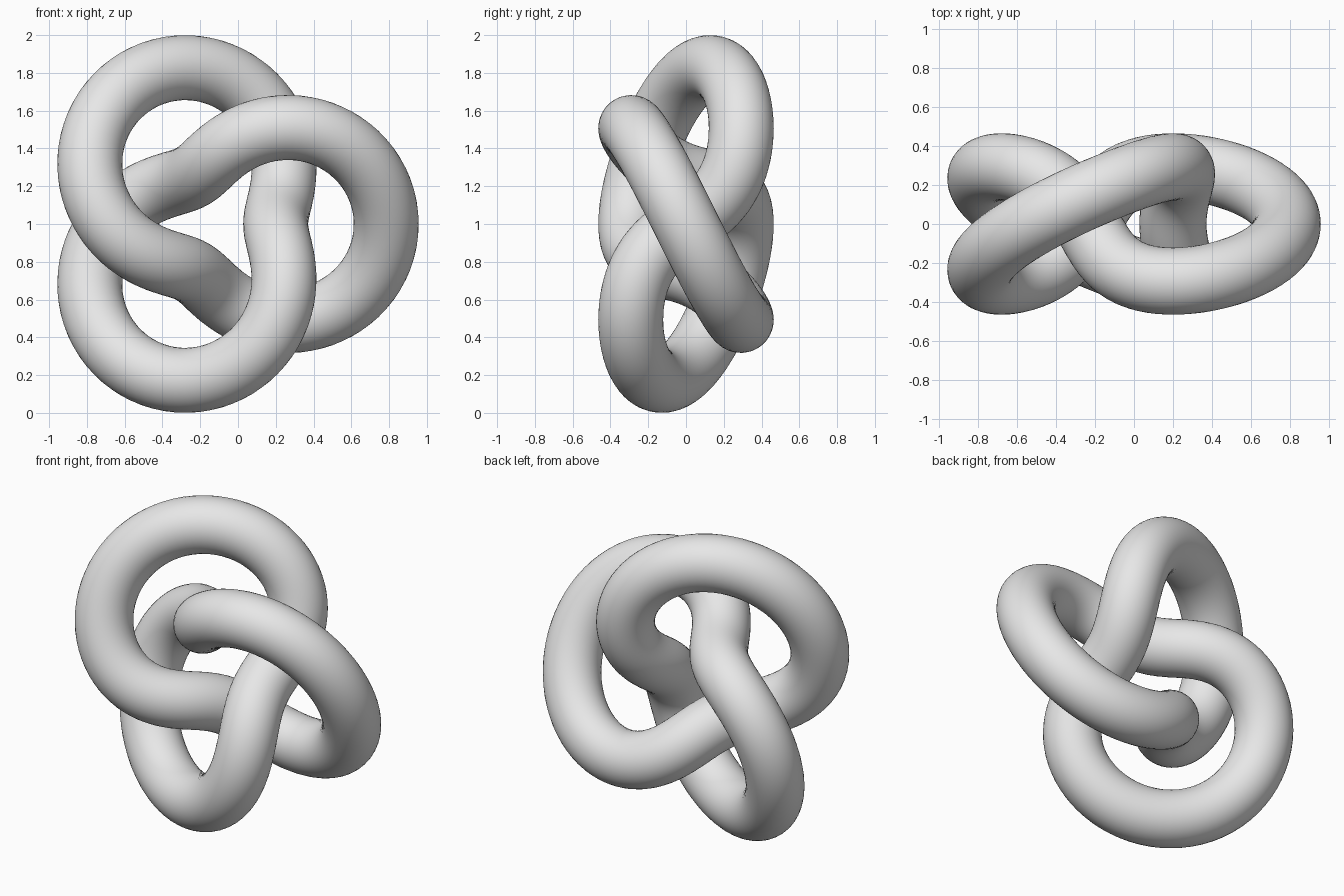
import bpy, bmesh
from math import sin, cos, pi
from mathutils import Vector

if "Cube" in bpy.data.objects:
    bpy.data.objects.remove(bpy.data.objects["Cube"])

SCALE, TUBE, CENTRE_X = 0.2926, 0.172, -0.093
STEPS, SIDES = 240, 32


def knot_point(t):
    """Trefoil winding twice round the y axis and three times round the ring."""
    r = SCALE * (2 + cos(3 * t))
    return Vector((CENTRE_X + r * cos(2 * t), -SCALE * sin(3 * t), 1 + r * sin(2 * t)))


# Round tube swept along the closed knot
bm = bmesh.new()
rings = []
for i in range(STEPS):
    t = 2 * pi * i / STEPS
    p = knot_point(t)
    tangent = (knot_point(t + 1e-3) - knot_point(t - 1e-3)).normalized()
    # Reference direction: outward from the ring core, which turns with the knot
    core = Vector((CENTRE_X + 2 * SCALE * cos(2 * t), 0, 1 + 2 * SCALE * sin(2 * t)))
    u = p - core
    u = (u - tangent * u.dot(tangent)).normalized()
    v = tangent.cross(u)
    rings.append([bm.verts.new(p + TUBE * (cos(a) * u + sin(a) * v))
                  for a in (2 * pi * k / SIDES for k in range(SIDES))])
for i in range(STEPS):
    a, b = rings[i], rings[(i + 1) % STEPS]
    for k in range(SIDES):
        n = (k + 1) % SIDES
        bm.faces.new((a[k], a[n], b[n], b[k])).smooth = True
bmesh.ops.recalc_face_normals(bm, faces=bm.faces)

mesh = bpy.data.meshes.new("knot_tube")
bm.to_mesh(mesh)
bm.free()
knot = bpy.data.objects.new("knot_tube", mesh)
bpy.context.collection.objects.link(knot)

# Single light grey colour
grey = bpy.data.materials.new("light_grey")
grey.diffuse_color = (0.8, 0.8, 0.8, 1)
grey.use_nodes = True
grey.node_tree.nodes["Principled BSDF"].inputs["Base Color"].default_value = grey.diffuse_color
mesh.materials.append(grey)
